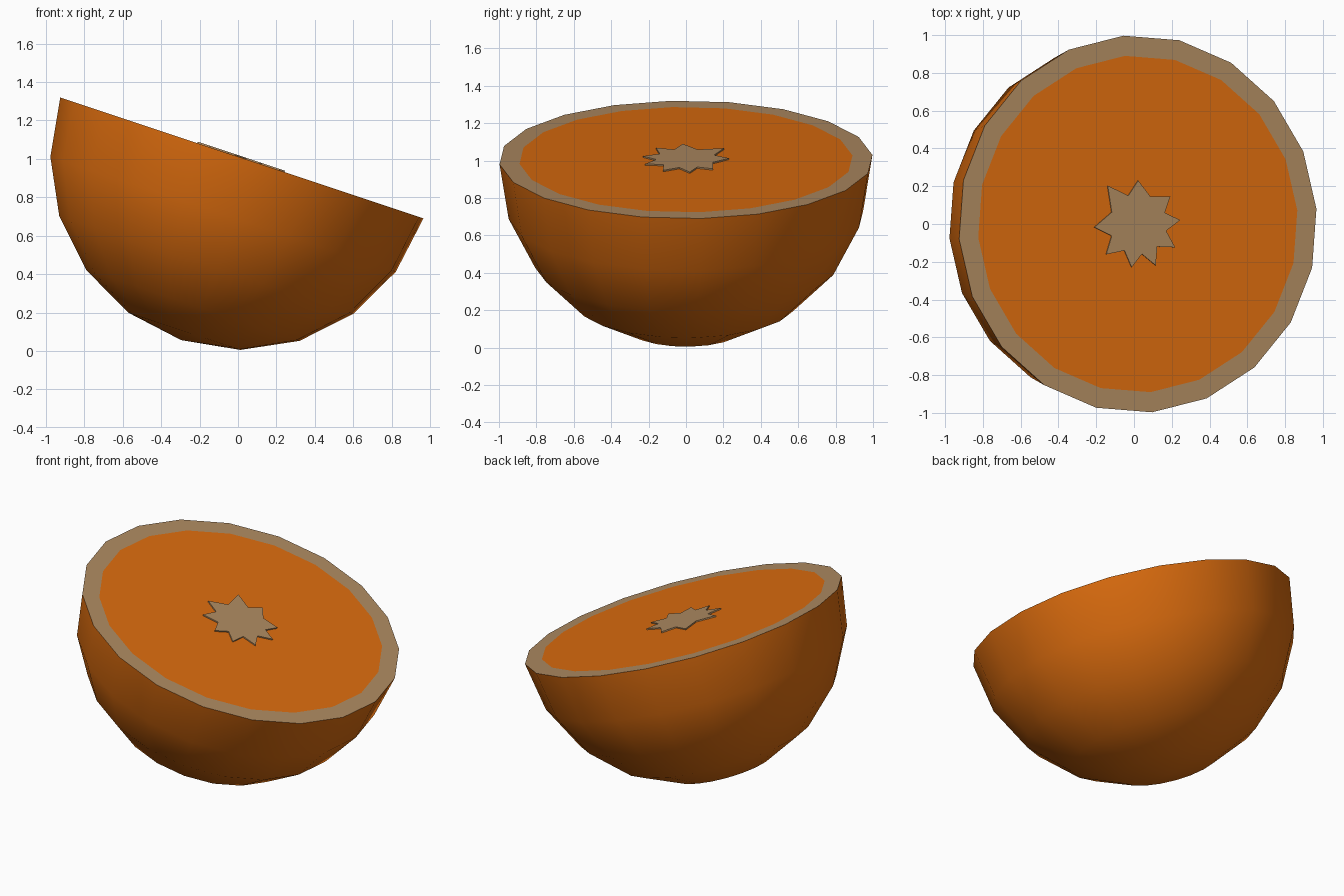
import bpy, bmesh
from math import sin, cos, pi, radians
from mathutils import Matrix

old = bpy.data.objects.get("Cube")
if old:
    bpy.data.objects.remove(old, do_unlink=True)

SIDES = 20
TURN = radians(4.6)
FLESH_RADIUS = 0.893
# The halved fruit lies tipped towards +x
TILT = Matrix.Translation((0.02, 0, 1.005)) @ Matrix.Rotation(radians(18.4), 4, 'Y')


def material(name, color):
    m = bpy.data.materials.new(name)
    m.use_nodes = True
    m.diffuse_color = color
    m.node_tree.nodes["Principled BSDF"].inputs["Base Color"].default_value = color
    return m


def finish(bm, name, mat, smooth=False):
    bmesh.ops.recalc_face_normals(bm, faces=bm.faces) if smooth else None
    bm.transform(TILT)
    mesh = bpy.data.meshes.new(name)
    bm.to_mesh(mesh)
    bm.free()
    mesh.materials.append(mat)
    for p in mesh.polygons:
        p.use_smooth = smooth
    ob = bpy.data.objects.new(name, mesh)
    bpy.context.collection.objects.link(ob)
    return ob


def ring(bm, r, z=0.0):
    angles = [TURN + 2 * pi * i / SIDES for i in range(SIDES)]
    return [bm.verts.new((r * cos(a), r * sin(a), z)) for a in angles]


def bridge(bm, outer, inner):
    n = len(outer)
    for i in range(n):
        j = (i + 1) % n
        bm.faces.new((outer[i], outer[j], inner[j], inner[i]))


orange = material("orange", (0.72, 0.152, 0.0045, 1))
pith = material("pith_beige", (0.43, 0.257, 0.12, 1))

# Rounded skin: rings from the cut edge down to the pole
bm = bmesh.new()
rings = [ring(bm, cos(pi * k / SIDES * 2), -sin(pi * k / SIDES * 2)) for k in range(5)]
for upper, lower in zip(rings, rings[1:]):
    bridge(bm, lower, upper)
pole = bm.verts.new((0, 0, -1))
for i in range(SIDES):
    bm.faces.new((rings[-1][i], pole, rings[-1][(i + 1) % SIDES]))
bmesh.ops.recalc_face_normals(bm, faces=bm.faces)
if sum(f.normal.dot(f.calc_center_median()) for f in bm.faces) < 0:
    bmesh.ops.reverse_faces(bm, faces=bm.faces)
finish(bm, "skin", orange, smooth=True)

# Pale rim on the cut face
bm = bmesh.new()
bridge(bm, ring(bm, 1.0), ring(bm, FLESH_RADIUS))
finish(bm, "pith_rim", pith)

# Flesh disc on the cut face
bm = bmesh.new()
bm.faces.new(ring(bm, FLESH_RADIUS))
finish(bm, "flesh", orange)

# Uneven star-shaped core, a thin plate on the flesh
tips = [(5, .235), (39, .23), (90, .23), (130, .265), (184, .245),
        (222, .24), (261, .232), (294, .24), (329, .24)]
outline = []
for i, (a, r) in enumerate(tips):
    b = tips[(i + 1) % len(tips)][0]
    b += 360 if b < a else 0
    outline += [(radians(a), r), (radians((a + b) / 2), 0.16)]
bm = bmesh.new()
low, top = ([bm.verts.new((r * cos(a), r * sin(a), z)) for a, r in outline]
            for z in (0.0, 0.008))
bridge(bm, low, top)
centre = bm.verts.new((0, 0, 0.008))
for i in range(len(top)):
    bm.faces.new((top[i], top[(i + 1) % len(top)], centre))
finish(bm, "core_star", pith)
